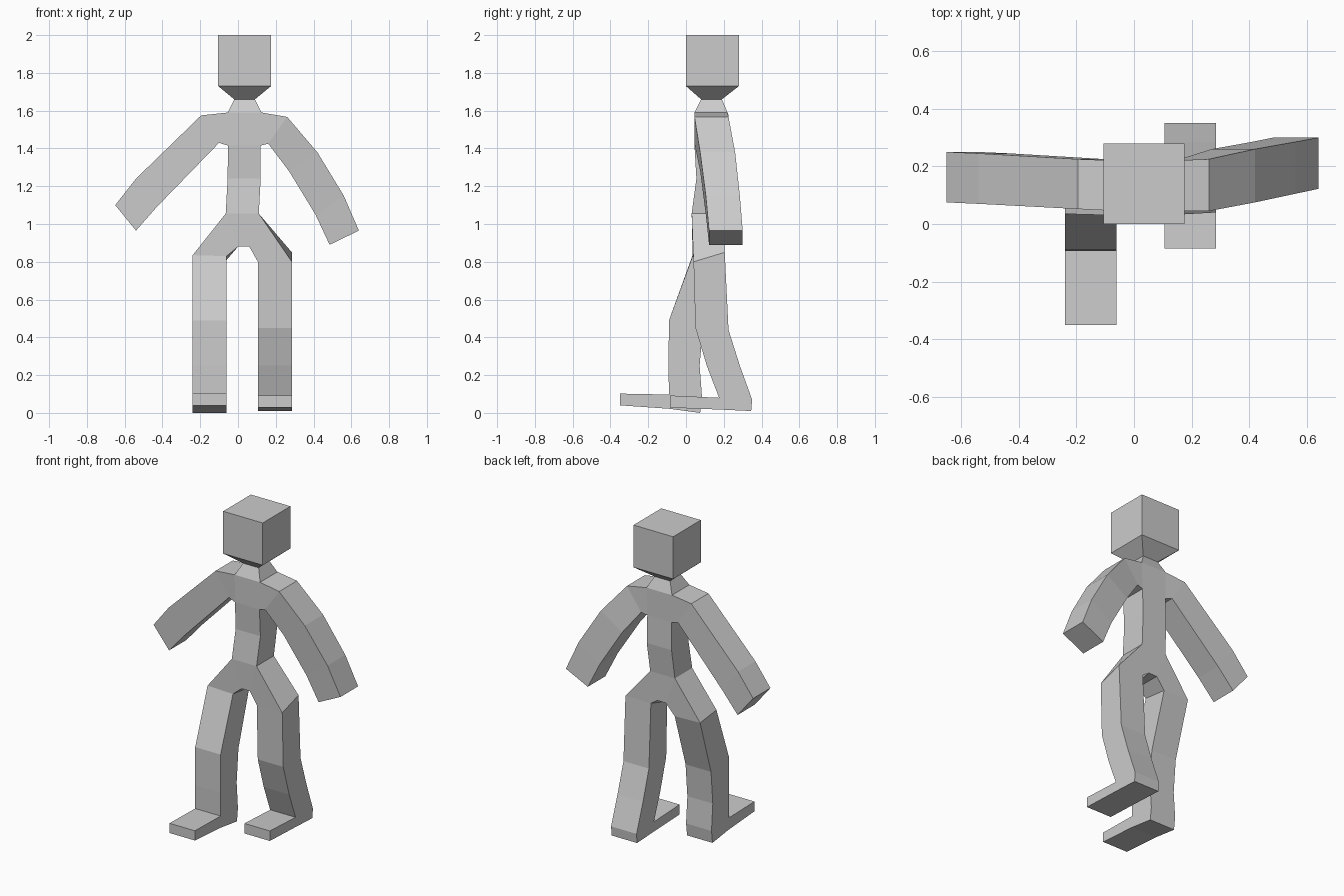
import bpy, bmesh

if "Cube" in bpy.data.objects:
    bpy.data.objects.remove(bpy.data.objects["Cube"])

grey = bpy.data.materials.new("light grey")
grey.diffuse_color = (0.6, 0.6, 0.6, 1)
grey.use_nodes = True
grey.node_tree.nodes["Principled BSDF"].inputs["Base Color"].default_value = grey.diffuse_color


def rect(x0, x1, y0, y1, z):
    """Level section."""
    return [(x0, y0, z), (x1, y0, z), (x1, y1, z), (x0, y1, z)]


def limb(outer, inner, y0, y1, tilt=0):
    """Section across an arm or hip: two (x, z) points; tilt raises the back."""
    (ax, az), (bx, bz) = outer, inner
    return [(ax, y0, az), (bx, y0, bz), (bx, y1, bz + tilt), (ax, y1, az + tilt)]


def side(x0, x1, front, back):
    """Section across a leg or foot: two (y, z) points."""
    return [(x0, *front), (x1, *front), (x1, *back), (x0, *back)]


class Skin:
    """Lofts that share corners; faces where two lofts meet are dropped."""

    def __init__(self):
        self.bm, self.cache = bmesh.new(), {}

    def vert(self, co):
        key = tuple(round(c, 4) for c in co)
        if key not in self.cache:
            self.cache[key] = self.bm.verts.new(co)
        return self.cache[key]

    def face(self, vs):
        old = self.bm.faces.get(vs)
        if old:
            self.bm.faces.remove(old)
        else:
            self.bm.faces.new(vs)

    def loft(self, sections, start=False, end=False):
        rings = [[self.vert(c) for c in s] for s in sections]
        for a, b in zip(rings, rings[1:]):
            for i in range(4):
                j = (i + 1) % 4
                self.face([a[i], a[j], b[j], b[i]])
        if start:
            self.face(rings[0])
        if end:
            self.face(rings[-1])

    def finish(self, name):
        bmesh.ops.recalc_face_normals(self.bm, faces=self.bm.faces)
        me = bpy.data.meshes.new(name)
        self.bm.to_mesh(me)
        self.bm.free()
        me.materials.append(grey)
        bpy.context.collection.objects.link(bpy.data.objects.new(name, me))


# Head with tapered chin
head = Skin()
head.loft([rect(-0.02, 0.09, 0.08, 0.19, 1.66),
           rect(-0.105, 0.175, 0, 0.28, 1.73),
           rect(-0.105, 0.175, 0, 0.28, 2.0)], end=True)
head.finish("head")

body = Skin()
# Neck, chest, waist and crotch
body.loft([rect(-0.02, 0.09, 0.08, 0.19, 1.66),
           rect(-0.055, 0.125, 0.045, 0.22, 1.59),
           rect(-0.053, 0.12, 0.045, 0.22, 1.415),
           rect(-0.055, 0.12, 0.055, 0.225, 1.24),
           rect(-0.065, 0.11, 0.03, 0.205, 1.055),
           rect(0.0, 0.06, 0.035, 0.205, 0.88)], end=True)

# Arms
body.loft([limb((-0.055, 1.59), (-0.053, 1.415), 0.045, 0.22),
           limb((-0.195, 1.575), (-0.1, 1.43), 0.052, 0.225),
           limb((-0.54, 1.24), (-0.43, 1.09), 0.07, 0.245),
           limb((-0.65, 1.10), (-0.54, 0.965), 0.075, 0.25)], end=True)
body.loft([limb((0.125, 1.59), (0.12, 1.415), 0.045, 0.22),
           limb((0.26, 1.567), (0.16, 1.425), 0.045, 0.225),
           limb((0.42, 1.38), (0.27, 1.28), 0.075, 0.26),
           limb((0.56, 1.15), (0.41, 1.05), 0.105, 0.285),
           limb((0.64, 0.965), (0.485, 0.89), 0.122, 0.3)], end=True)

# Hips
left_hip = limb((-0.24, 0.835), (-0.06, 0.83), 0.035, 0.2, -0.02)
right_hip = limb((0.105, 0.8), (0.285, 0.8), 0.04, 0.205, 0.05)
body.loft([[(-0.065, 0.03, 1.055), (0, 0.035, 0.88),
            (0, 0.205, 0.88), (-0.065, 0.205, 1.055)], left_hip])
body.loft([[(0.06, 0.035, 0.88), (0.11, 0.03, 1.055),
            (0.11, 0.205, 1.055), (0.06, 0.205, 0.88)], right_hip])


# Legs, each ending in a heel with a foot pulled forward from it
def leg(hip, x0, x1, joints, toe):
    body.loft([hip] + [side(x0, x1, f, b) for f, b in joints], end=True)
    body.loft([side(x0, x1, joints[-1][0], joints[-2][0]),
               side(x0, x1, *toe)], start=True, end=True)


leg(left_hip, -0.24, -0.06,
    [((-0.09, 0.49), (0.09, 0.46)), ((-0.093, 0.25), (0.072, 0.25)),
     ((-0.09, 0.097), (0.085, 0.08)), ((-0.09, 0.022), (0.075, 0.0))],
    ((-0.35, 0.04), (-0.35, 0.102)))
leg(right_hip, 0.105, 0.285,
    [((0.05, 0.45), (0.225, 0.44)), ((0.11, 0.25), (0.285, 0.25)),
     ((0.175, 0.08), (0.35, 0.07)), ((0.17, 0.018), (0.345, 0.01))],
    ((-0.085, 0.028), (-0.085, 0.092)))
body.finish("body")
